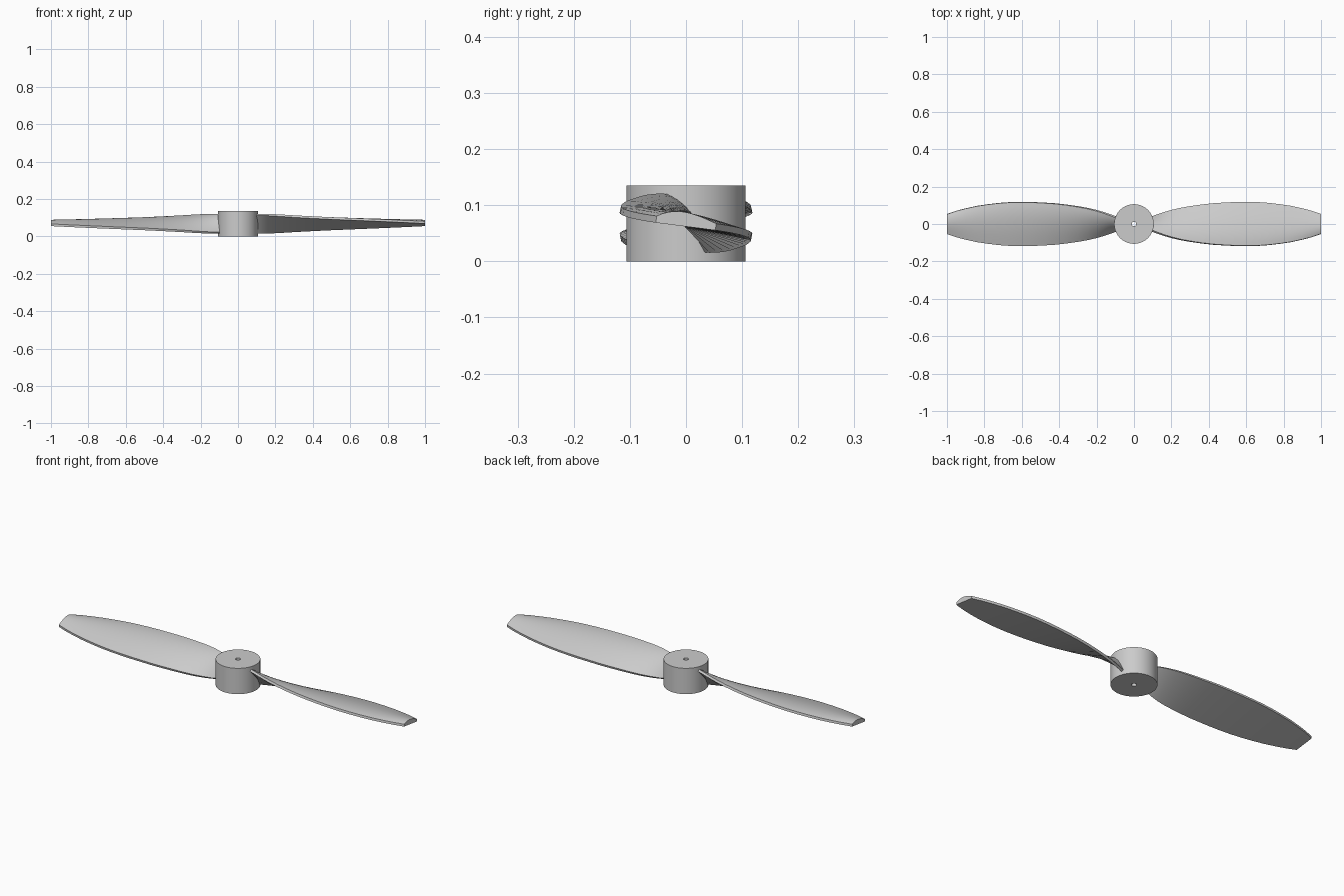
import bpy, bmesh, math

if "Cube" in bpy.data.objects:
    bpy.data.objects.remove(bpy.data.objects["Cube"])

grey = bpy.data.materials.new("plain grey")
grey.diffuse_color = (0.6, 0.6, 0.6, 1)
grey.use_nodes = True
grey.node_tree.nodes["Principled BSDF"].inputs["Base Color"].default_value = grey.diffuse_color

MID_Z = 0.068      # height of the blade axis
PITCH = 0.127      # helical pitch: tan(angle) = PITCH / radius


def make_object(name, bm):
    bmesh.ops.recalc_face_normals(bm, faces=bm.faces)
    mesh = bpy.data.meshes.new(name)
    bm.to_mesh(mesh)
    bm.free()
    mesh.materials.append(grey)
    obj = bpy.data.objects.new(name, mesh)
    bpy.context.collection.objects.link(obj)
    bpy.context.view_layer.objects.active = obj
    obj.select_set(True)
    bpy.ops.object.shade_smooth_by_angle(angle=math.radians(30))
    obj.select_set(False)
    return obj


# Hub: a thick cylinder with a narrow shaft hole
def build_hub():
    bm = bmesh.new()
    profile = [(0.012, 0), (0.106, 0), (0.106, 0.135), (0.012, 0.135)]
    n = 64
    rings = []
    for i in range(n):
        a = 2 * math.pi * i / n
        rings.append([bm.verts.new((r * math.cos(a), r * math.sin(a), z)) for r, z in profile])
    for i in range(n):
        a, b = rings[i], rings[(i + 1) % n]
        for j in range(4):
            k = (j + 1) % 4
            bm.faces.new((a[j], b[j], b[k], a[k]))
    make_object("hub", bm)


# Blade: lofted sections, flat below, arched above, blunt edges
STATIONS = [(0.08, 0.030), (0.12, 0.046), (0.16, 0.060), (0.2, 0.072), (0.25, 0.084),
            (0.3, 0.093), (0.36, 0.102), (0.42, 0.109), (0.48, 0.113), (0.54, 0.116),
            (0.6, 0.117), (0.66, 0.116), (0.72, 0.112), (0.78, 0.105), (0.84, 0.096),
            (0.9, 0.083), (0.95, 0.070), (1.0, 0.053)]


def section(x, half_y):
    angle = math.atan2(PITCH, x)
    half = half_y / math.cos(angle)
    edge, peak = 0.006, 0.019
    local = [(-half, -edge), (half, -edge)]
    for i in range(13):
        t = 1 - i / 6                       # from trailing to leading edge
        arch = (1 - t * t) * (1 - 0.35 * t)  # fuller near the leading edge
        local.append((half * t, edge + (peak - edge) * arch))
    c, s = math.cos(angle), math.sin(angle)
    return [(x, u * c + v * s, MID_Z - u * s + v * c) for u, v in local]


def build_blade(name, side):
    bm = bmesh.new()
    loops = [[bm.verts.new((side * x, side * y, z)) for x, y, z in section(*st)]
             for st in STATIONS]
    for a, b in zip(loops, loops[1:]):
        for j in range(len(a)):
            k = (j + 1) % len(a)
            bm.faces.new((a[j], a[k], b[k], b[j]))
    bm.faces.new(loops[0])
    bm.faces.new(loops[-1])
    make_object(name, bm)


build_hub()
build_blade("right_blade", 1)
build_blade("left_blade", -1)
